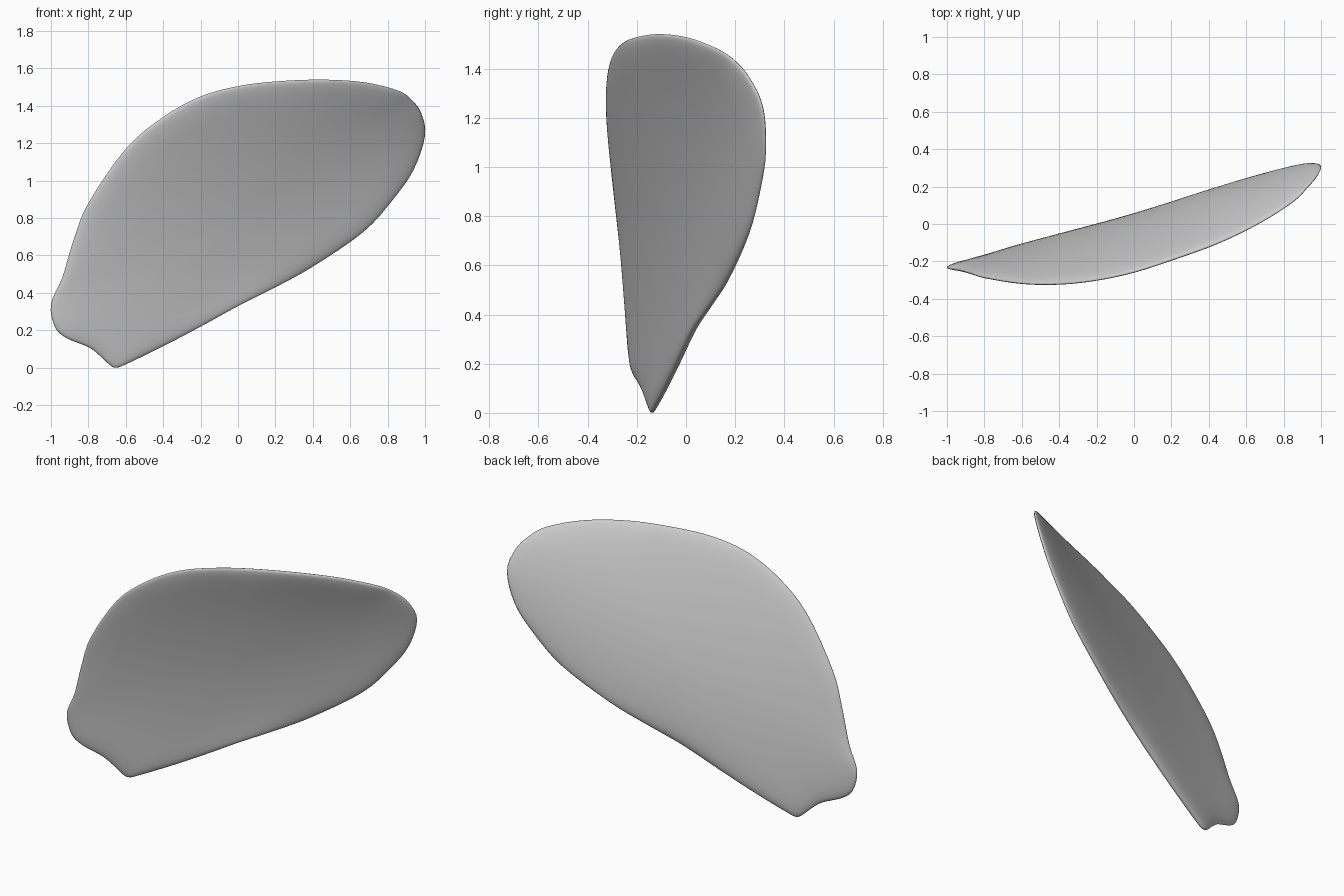
import bpy, bmesh
from math import sin, cos, pi, sqrt
from mathutils import Vector

if "Cube" in bpy.data.objects:
    bpy.data.objects.remove(bpy.data.objects["Cube"])

# Rim of the curved blade, as a closed path of (x, y, z)
RIM = [Vector(p) for p in (
    (-.655, -.138, 0), (-.6, -.124, .018), (-.4, -.072, .115), (-.2, -.022, .22), (0, .03, .33),
    (.2, .098, .43), (.4, .17, .54), (.67, .253, .725), (.83, .298, .9),
    (.94, .322, 1.06), (1, .312, 1.24), (.98, .258, 1.36), (.93, .20, 1.43),
    (.86, .128, 1.48), (.68, .012, 1.525), (.45, -.10, 1.54), (.2, -.19, 1.53),
    (0, -.255, 1.505), (-.2, -.298, 1.45), (-.4, -.32, 1.34), (-.6, -.317, 1.17),
    (-.8, -.286, .88), (-.88, -.262, .68), (-.94, -.245, .48), (-1, -.235, .34),
    (-.98, -.226, .22), (-.92, -.213, .16), (-.8, -.182, .11), (-.74, -.163, .065),
    (-.69, -.147, .018))]
SUB = 4
RINGS = (.15, .3, .45, .6, .72, .82, .89, .94, .97, .985, .995)
NORMAL = Vector((-.35, .9, .23)).normalized()
BULGE = .008


def smooth_loop(pts):
    """Closed Catmull-Rom curve through the points."""
    out, n = [], len(pts)
    for i in range(n):
        a, b, c, d = (pts[(i + k) % n] for k in (-1, 0, 1, 2))
        for s in range(SUB):
            t = s / SUB
            out.append(.5 * (2 * b + (c - a) * t + (2 * a - 5 * b + 4 * c - d) * t**2
                             + (3 * b - a - 3 * c + d) * t**3))
    return out


loop = smooth_loop(RIM)
N = len(loop)

# Fourier terms of the rim give a smooth membrane stretched across it
centre = sum(loop, Vector()) / N
terms = []
for h in range(1, N // 2):
    ca = sum((p * cos(2 * pi * h * k / N) for k, p in enumerate(loop)), Vector()) * 2 / N
    sa = sum((p * sin(2 * pi * h * k / N) for k, p in enumerate(loop)), Vector()) * 2 / N
    terms.append((h, ca, sa))


def membrane(r, k):
    p = centre.copy()
    for h, ca, sa in terms:
        w = r**h
        if w < 1e-5:
            break
        a = 2 * pi * h * k / N
        p += w * (ca * cos(a) + sa * sin(a))
    return p


def offset(r, side):
    """Shallow dish plus half the thickness, rounded off at the rim."""
    half = .022 * sqrt(1 - r**16) + .010 * (1 - r * r)
    return NORMAL * (BULGE * (1 - r * r) + side * half)


# Curved blade: front and back skins sharing one rim
bm = bmesh.new()
rim = [bm.verts.new(p) for p in loop]
mid = [[membrane(r, k) for k in range(N)] for r in RINGS]
for side in (1, -1):
    prev = None
    hub = bm.verts.new(centre + offset(0, side))
    for r, row in zip(RINGS, mid):
        ring = [bm.verts.new(p + offset(r, side)) for p in row]
        for k in range(N):
            j = (k + 1) % N
            bm.faces.new((prev[k], ring[k], ring[j], prev[j]) if prev
                         else (hub, ring[k], ring[j]))
        prev = ring
    for k in range(N):
        j = (k + 1) % N
        bm.faces.new((prev[k], rim[k], rim[j], prev[j]))
bmesh.ops.recalc_face_normals(bm, faces=bm.faces)

mesh = bpy.data.meshes.new("curved_blade")
bm.to_mesh(mesh)
bm.free()
mesh.polygons.foreach_set("use_smooth", [True] * len(mesh.polygons))
blade = bpy.data.objects.new("curved_blade", mesh)
bpy.context.collection.objects.link(blade)
